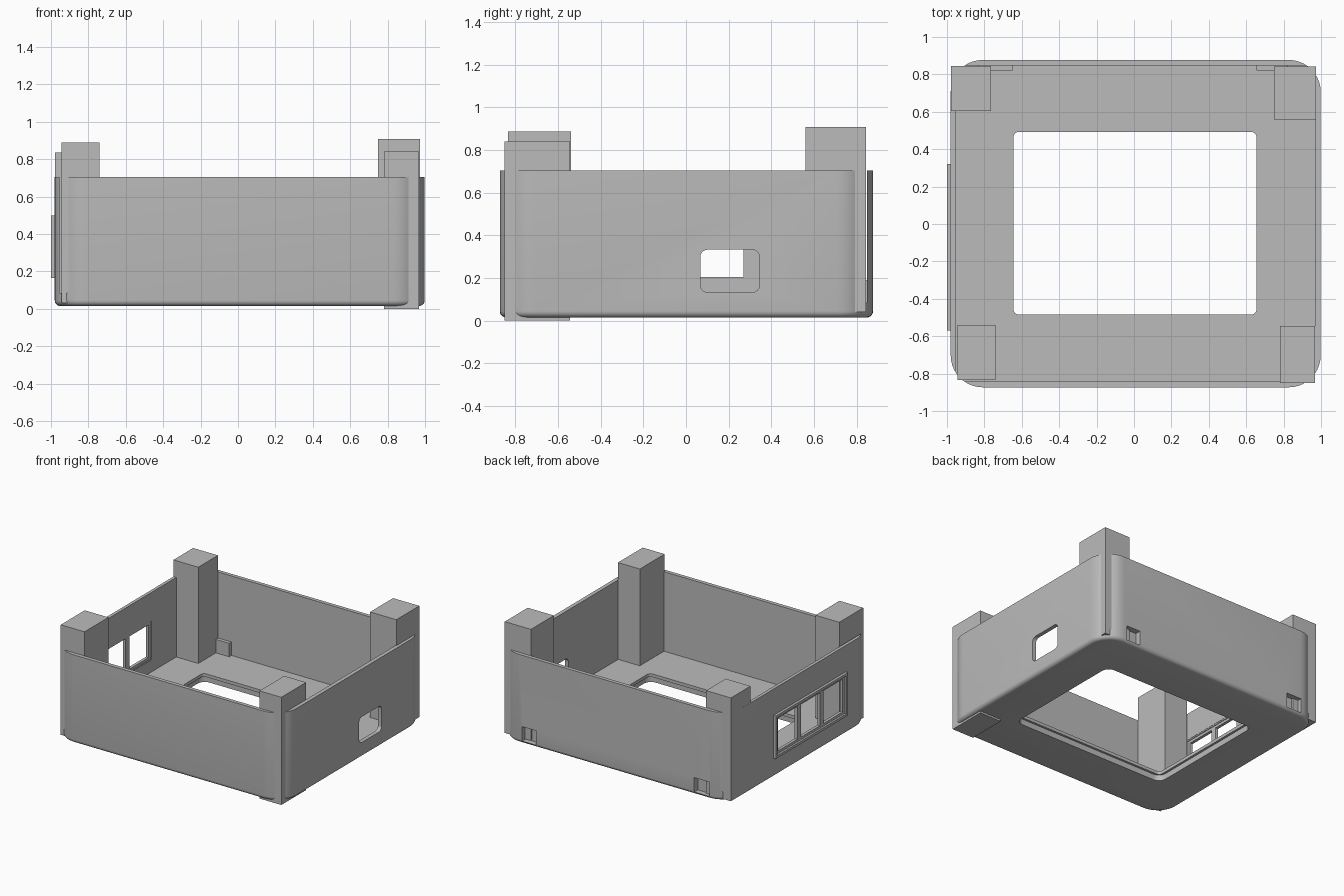
import bpy, bmesh, math

if "Cube" in bpy.data.objects:
    bpy.data.objects.remove(bpy.data.objects["Cube"])

grey = bpy.data.materials.new("plain grey")
grey.diffuse_color = (0.5, 0.5, 0.5, 1)
grey.use_nodes = True
grey.node_tree.nodes["Principled BSDF"].inputs["Base Color"].default_value = grey.diffuse_color


def rounded(u0, u1, v0, v1, r, seg=10):
    """Counter-clockwise outline of a rounded rectangle."""
    if r <= 0:
        return [(u0, v0), (u1, v0), (u1, v1), (u0, v1)]
    pts = []
    corners = [(u1 - r, v0 + r, -90), (u1 - r, v1 - r, 0),
               (u0 + r, v1 - r, 90), (u0 + r, v0 + r, 180)]
    for cu, cv, start in corners:
        for i in range(seg + 1):
            a = math.radians(start + 90 * i / seg)
            pts.append((cu + r * math.cos(a), cv + r * math.sin(a)))
    return pts


def loft(name, layers, axis='Z'):
    """Solid through a list of (height, outline); the X axis maps u, v to y, z."""
    bm = bmesh.new()
    rings = []
    for h, pts in layers:
        rings.append([bm.verts.new((u, v, h) if axis == 'Z' else (h, u, v)) for u, v in pts])
    n = len(rings[0])
    for a, b in zip(rings, rings[1:]):
        for i in range(n):
            j = (i + 1) % n
            bm.faces.new((a[i], a[j], b[j], b[i]))
    bm.faces.new(rings[0][::-1])
    bm.faces.new(rings[-1])
    bmesh.ops.recalc_face_normals(bm, faces=bm.faces)
    mesh = bpy.data.meshes.new(name)
    bm.to_mesh(mesh)
    bm.free()
    mesh.materials.append(grey)
    ob = bpy.data.objects.new(name, mesh)
    bpy.context.collection.objects.link(ob)
    return ob


def box(name, x0, x1, y0, y1, z0, z1):
    pts = rounded(x0, x1, y0, y1, 0)
    return loft(name, [(z0, pts), (z1, pts)])


def cut(ob, cutter):
    """Subtract the cutter and remove it."""
    mod = ob.modifiers.new("cut", 'BOOLEAN')
    mod.operation = 'DIFFERENCE'
    mod.solver = 'EXACT'
    mod.object = cutter
    bpy.context.view_layer.objects.active = ob
    bpy.ops.object.modifier_apply(modifier=mod.name)
    bpy.data.objects.remove(cutter)


# Tray body with rounded corners and a small fillet round the base
X0, X1, Y0, Y1, R = -0.98, 0.998, -0.873, 0.877, 0.17
F, BASE, TOP, FLOOR = 0.03, 0.015, 0.705, 0.085
layers = []
for i in range(6):
    a = math.radians(90 * i / 5)
    d = F * (1 - math.sin(a))
    layers.append((BASE + F * (1 - math.cos(a)),
                   rounded(X0 + d, X1 - d, Y0 + d, Y1 - d, R - d)))
layers.append((TOP, rounded(X0, X1, Y0, Y1, R)))
body = loft("tray_body", layers)

# Square-cornered interior, leaving the walls open at the corners
cut(body, box("interior", -0.955, 0.967, -0.843, 0.848, FLOOR, 1))

# Floor opening, stepped slightly wider underneath
hole = rounded(-0.645, 0.655, -0.485, 0.493, 0.03)
cut(body, loft("floor_opening", [(-0.1, hole), (0.3, hole)]))
wide = rounded(-0.662, 0.672, -0.502, 0.51, 0.06)
cut(body, loft("floor_step", [(-0.1, wide), (0.06, wide)]))

# Rounded port in the right wall
port = rounded(0.067, 0.345, 0.133, 0.333, 0.035)
cut(body, loft("port", [(0.9, port), (1.1, port)], 'X'))

# Opening in the left wall for the window frame
cut(body, box("window_opening", -1.1, -0.9, -0.55, 0.30, 0.18, 0.49))

# Pockets in the back wall, each with a block behind it
for side, x0, x1 in (("left", -0.815, -0.685), ("right", 0.68, 0.80)):
    bx0, bx1 = (x0 - 0.02, -0.65) if side == "left" else (0.655, x1 + 0.02)
    block = box(side + "_pocket_block", bx0, bx1, 0.82, 0.86, 0.07, 0.19)
    cut(block, box("pocket", x0, x1, 0.832, 1, 0.035, 0.148))
    cut(body, box("pocket", x0, x1, 0.832, 1, 0.035, 0.148))

bpy.ops.object.select_all(action='DESELECT')
body.select_set(True)
bpy.context.view_layer.objects.active = body
bpy.ops.object.shade_smooth_by_angle(angle=math.radians(30))

# Window rim, standing proud of the left wall
rim = box("window_rim", -1.0, -0.957, -0.57, 0.32, 0.165, 0.50)
cut(rim, box("rim_inside", -1.1, -0.9, -0.55, 0.30, 0.185, 0.48))

# Recessed panel with three panes cut through
panel = box("window_panel", -0.985, -0.962, -0.555, 0.305, 0.18, 0.485)
for k in range(3):
    y = -0.525 + 0.28 * k
    cut(panel, box("pane", -1.1, -0.9, y, y + 0.235, 0.205, 0.46))

# Corner posts of differing size and height
box("front_left_post", -0.945, -0.74, -0.835, -0.54, 0.03, 0.888)
box("front_right_post", 0.78, 0.969, -0.85, -0.545, 0.0, 0.84)
box("back_left_post", -0.979, -0.765, 0.603, 0.845, 0.03, 0.836)
box("back_right_post", 0.748, 0.974, 0.56, 0.843, 0.04, 0.908)
